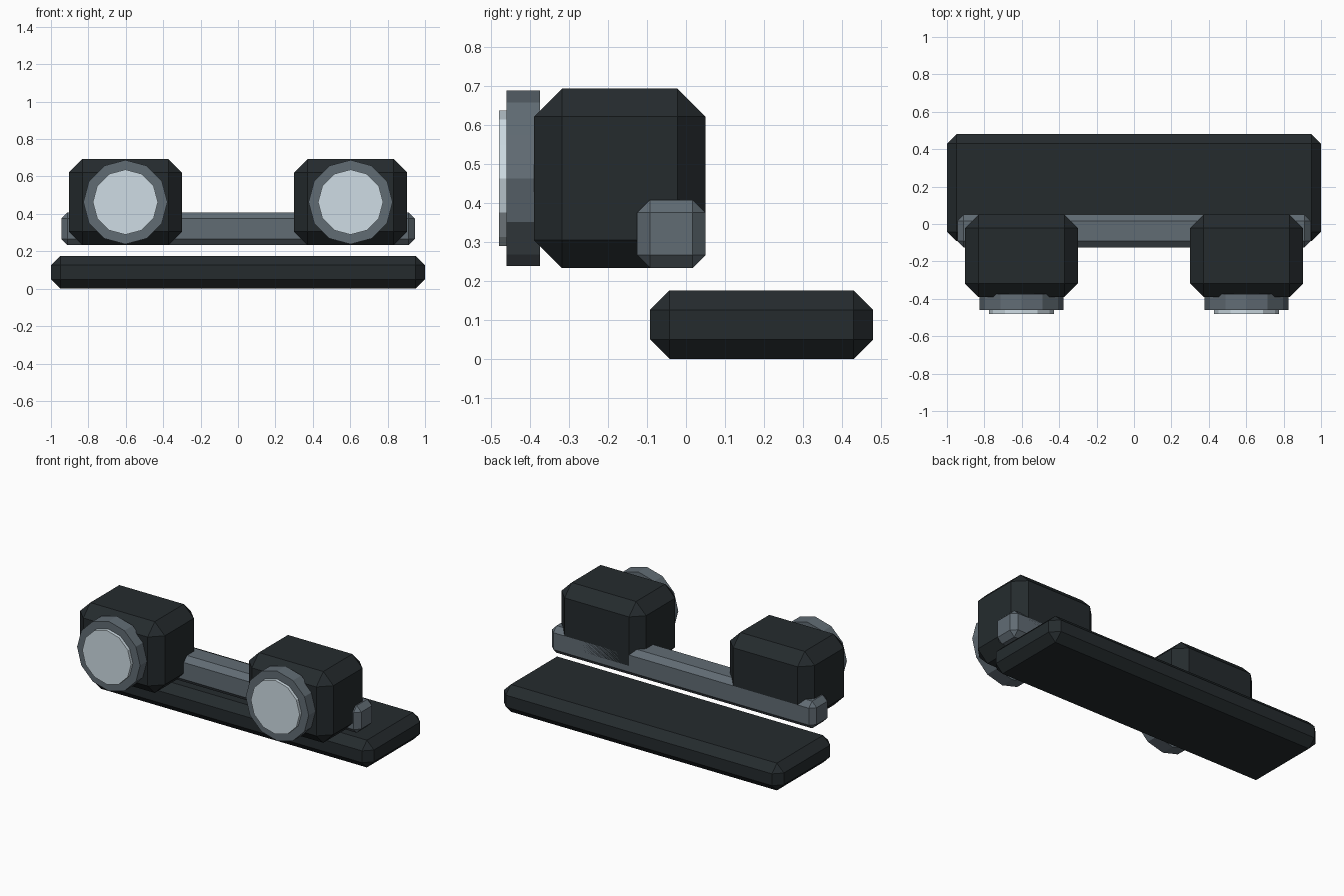
import bpy, bmesh
from math import radians
from mathutils import Matrix

if "Cube" in bpy.data.objects:
    bpy.data.objects.remove(bpy.data.objects["Cube"])


def material(name, rgb):
    m = bpy.data.materials.new(name)
    m.diffuse_color = (*rgb, 1)
    m.use_nodes = True
    m.node_tree.nodes["Principled BSDF"].inputs["Base Color"].default_value = m.diffuse_color
    return m


DARK = material("dark_housing", (0.018, 0.024, 0.027))
GREY = material("grey_metal", (0.12, 0.15, 0.175))
GLASS = material("pale_glass", (0.62, 0.72, 0.78))


def finish(name, bm, mat):
    bmesh.ops.recalc_face_normals(bm, faces=bm.faces)
    me = bpy.data.meshes.new(name)
    bm.to_mesh(me)
    bm.free()
    me.materials.append(mat)
    ob = bpy.data.objects.new(name, me)
    bpy.context.collection.objects.link(ob)
    return ob


def chamfered_box(name, lo, hi, chamfer, mat):
    bm = bmesh.new()
    size = [h - l for l, h in zip(lo, hi)]
    mid = [(h + l) / 2 for l, h in zip(lo, hi)]
    bmesh.ops.create_cube(bm, size=1, matrix=Matrix.Translation(mid) @ Matrix.Diagonal((*size, 1)))
    bmesh.ops.bevel(bm, geom=bm.edges[:], offset=chamfer, segments=1,
                    affect='EDGES', profile=0.5)
    return finish(name, bm, mat)


def disc(name, x, z, y0, y1, radius, sides, mat):
    bm = bmesh.new()
    bmesh.ops.create_cone(bm, cap_ends=True, segments=sides, radius1=radius, radius2=radius,
                          depth=y1 - y0,
                          matrix=Matrix.Translation((x, (y0 + y1) / 2, z))
                          @ Matrix.Rotation(radians(90), 4, 'X'))
    return finish(name, bm, mat)


# Base plate and cross bar
chamfered_box("base_plate", (-1, -0.092, 0), (1, 0.48, 0.176), 0.05, DARK)
chamfered_box("cross_bar", (-0.945, -0.125, 0.233), (0.945, 0.05, 0.408), 0.033, GREY)

# Pair of lamps: housing, bezel ring and lens
for side, sx in (("left", -1), ("right", 1)):
    cx = 0.602 * sx
    chamfered_box(f"{side}_lamp_housing", (cx - 0.302, -0.39, 0.233),
                  (cx + 0.302, 0.05, 0.693), 0.072, DARK)
    disc(f"{side}_lamp_bezel", cx, 0.463, -0.46, -0.374, 0.225, 12, GREY)
    disc(f"{side}_lamp_lens", cx, 0.463, -0.48, -0.44, 0.174, 12, GLASS)
